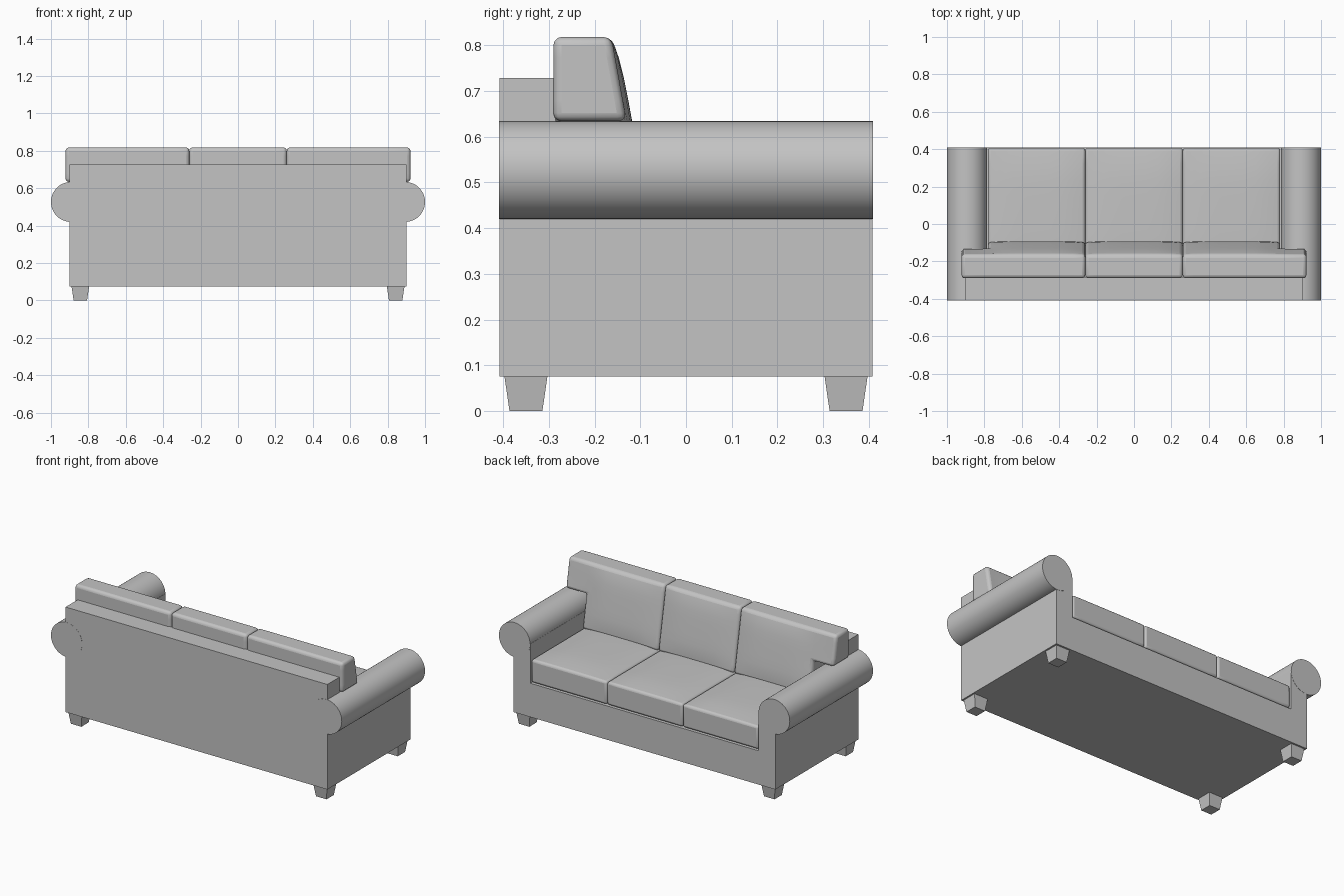
import bpy, bmesh, math
from mathutils import Matrix

if "Cube" in bpy.data.objects:
    bpy.data.objects.remove(bpy.data.objects["Cube"])

grey = bpy.data.materials.new("grey upholstery")
grey.diffuse_color = (0.55, 0.55, 0.55, 1)
grey.use_nodes = True
grey.node_tree.nodes["Principled BSDF"].inputs["Base Color"].default_value = grey.diffuse_color


def finish(bm, name, bevel=0, smooth=False):
    """Turn a bmesh into a named object, optionally with rounded edges."""
    bmesh.ops.recalc_face_normals(bm, faces=bm.faces[:])
    me = bpy.data.meshes.new(name)
    bm.to_mesh(me)
    bm.free()
    me.materials.append(grey)
    ob = bpy.data.objects.new(name, me)
    bpy.context.collection.objects.link(ob)
    if smooth:
        bpy.ops.object.select_all(action='DESELECT')
        ob.select_set(True)
        bpy.context.view_layer.objects.active = ob
        bpy.ops.object.shade_smooth_by_angle(angle=math.radians(35))
    if bevel:
        m = ob.modifiers.new("rounded edges", 'BEVEL')
        m.width, m.segments = bevel, 3
        m.limit_method, m.angle_limit = 'ANGLE', math.radians(40)
    return ob


def extrude_profile(name, half, y0, y1):
    """Mirror a right-half (x, z) outline and extrude it along y."""
    pts = half + [(-x, z) for x, z in reversed(half)]
    bm = bmesh.new()
    face = bm.faces.new([bm.verts.new((x, y0, z)) for x, z in pts])
    out = bmesh.ops.extrude_face_region(bm, geom=[face])
    for v in out["geom"]:
        if isinstance(v, bmesh.types.BMVert):
            v.co.y = y1
    return finish(bm, name)


def cushion(name, us, vs, keep, base, front, bevel):
    """Cells of a grid made into a solid; base/front map (u, v) to points."""
    bm = bmesh.new()
    verts, where, faces = {}, {}, []

    def vert(u, v):
        if (u, v) not in verts:
            verts[u, v] = bm.verts.new(base(u, v))
        return verts[u, v]

    for u0, u1 in zip(us, us[1:]):
        for v0, v1 in zip(vs, vs[1:]):
            if keep((u0 + u1) / 2, (v0 + v1) / 2):
                faces.append(bm.faces.new([vert(u0, v0), vert(u1, v0),
                                           vert(u1, v1), vert(u0, v1)]))
    keys = {tuple(round(c, 5) for c in v.co): k for k, v in verts.items()}
    out = bmesh.ops.extrude_face_region(bm, geom=faces)
    for v in out["geom"]:
        if isinstance(v, bmesh.types.BMVert):
            v.co = front(*keys[tuple(round(c, 5) for c in v.co)])
    return finish(bm, name, bevel, True)


def steps(a, b, n):
    return [a + (b - a) * i / n for i in range(n + 1)]


def crown(t, a, b):
    s = (2 * t - a - b) / (b - a)
    return max(0, 1 - s ** 4)


# Frame: U-shaped base with arms, and the back panel sitting between and above
extrude_profile("base_and_arms",
                [(0.9, 0.075), (0.9, 0.53), (0.785, 0.53), (0.785, 0.285)],
                -0.408, 0.408)
extrude_profile("back_panel",
                [(0.785, 0.285), (0.785, 0.53), (0.9, 0.53), (0.9, 0.728)],
                -0.408, -0.285)

for side, label in ((-1, "left"), (1, "right")):
    # Rolled arm tops
    bm = bmesh.new()
    bmesh.ops.create_cone(bm, cap_ends=True, segments=48, radius1=0.107,
                          radius2=0.107, depth=0.818,
                          matrix=Matrix.Translation((side * 0.893, 0, 0.527))
                          @ Matrix.Rotation(math.pi / 2, 4, 'X'))
    finish(bm, label + "_arm_roll", smooth=True)

    # Tapered square feet
    for end, where in ((-1, "back"), (1, "front")):
        bm = bmesh.new()
        bmesh.ops.create_cube(bm, size=1)
        for v in bm.verts:
            w = 0.094 if v.co.z > 0 else 0.072
            v.co = (side * 0.843 + v.co.x * w, end * 0.35 + v.co.y * w,
                    0.076 if v.co.z > 0 else 0)
        finish(bm, where + "_" + label + "_foot")

# Three seat cushions and three back cushions
SEAT_Y = (-0.28, 0.407)
BACK_Z = (0.43, 0.818)
for i, label in ((-1, "left"), (0, "middle"), (1, "right")):
    x0, x1 = i * 0.521 - 0.2605, i * 0.521 + 0.2605

    cushion(label + "_seat_cushion", steps(x0, x1, 8), steps(*SEAT_Y, 8),
            lambda u, v: True,
            lambda u, v: (u, v, 0.29),
            lambda u, v: (u, v, 0.433 + 0.014 * crown(u, x0, x1) * crown(v, *SEAT_Y)),
            0.014)

    # Outer back cushions reach out over the arm rolls
    us = steps(x0, x1, 8)
    if i < 0:
        us = [-0.922] + us
    elif i > 0:
        us = us + [0.922]
    vs = steps(BACK_Z[0], 0.634, 4) + steps(0.634, BACK_Z[1], 4)[1:]
    cushion(label + "_back_cushion", us, vs,
            lambda u, v: abs(u) < 0.79 or v > 0.634,
            lambda u, v: (u, -0.29, v),
            lambda u, v: (u, -0.163 + 0.18 * (BACK_Z[1] - v)
                          + 0.012 * crown(u, x0, x1) * crown(v, *BACK_Z), v),
            0.018)
